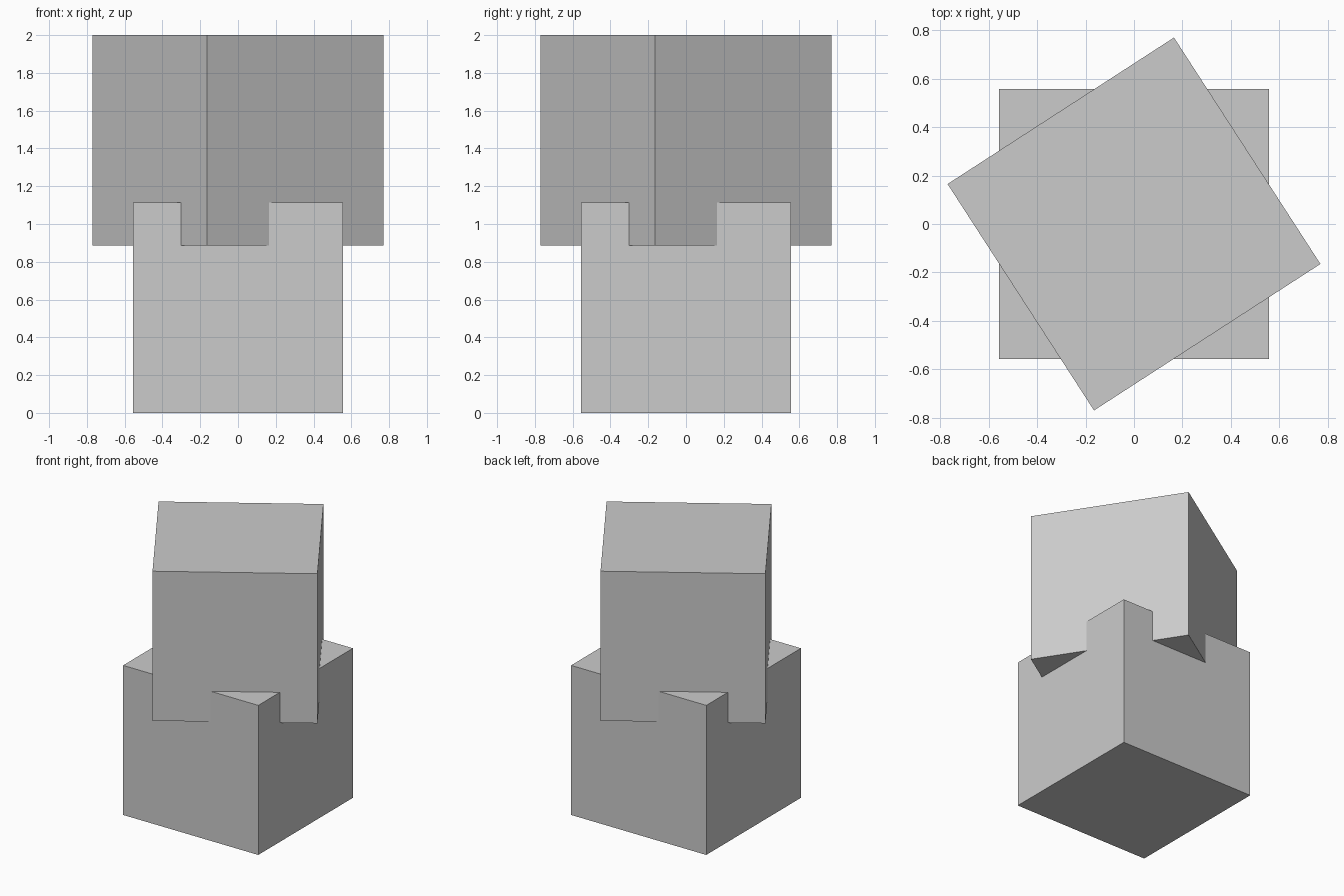
import bpy
from math import radians

if "Cube" in bpy.data.objects:
    bpy.data.objects.remove(bpy.data.objects["Cube"])

SIDE = 1.113


def add_block(name, base_z, turn):
    bpy.ops.mesh.primitive_cube_add(
        size=SIDE, location=(0, 0, base_z + SIDE / 2), rotation=(0, 0, radians(turn)))
    bpy.context.object.name = name


# Lower block, square to the axes
add_block("lower_block", 0, 0)

# Upper block, twisted and sunk into the lower one
add_block("upper_block", 2 - SIDE, 32.9)
